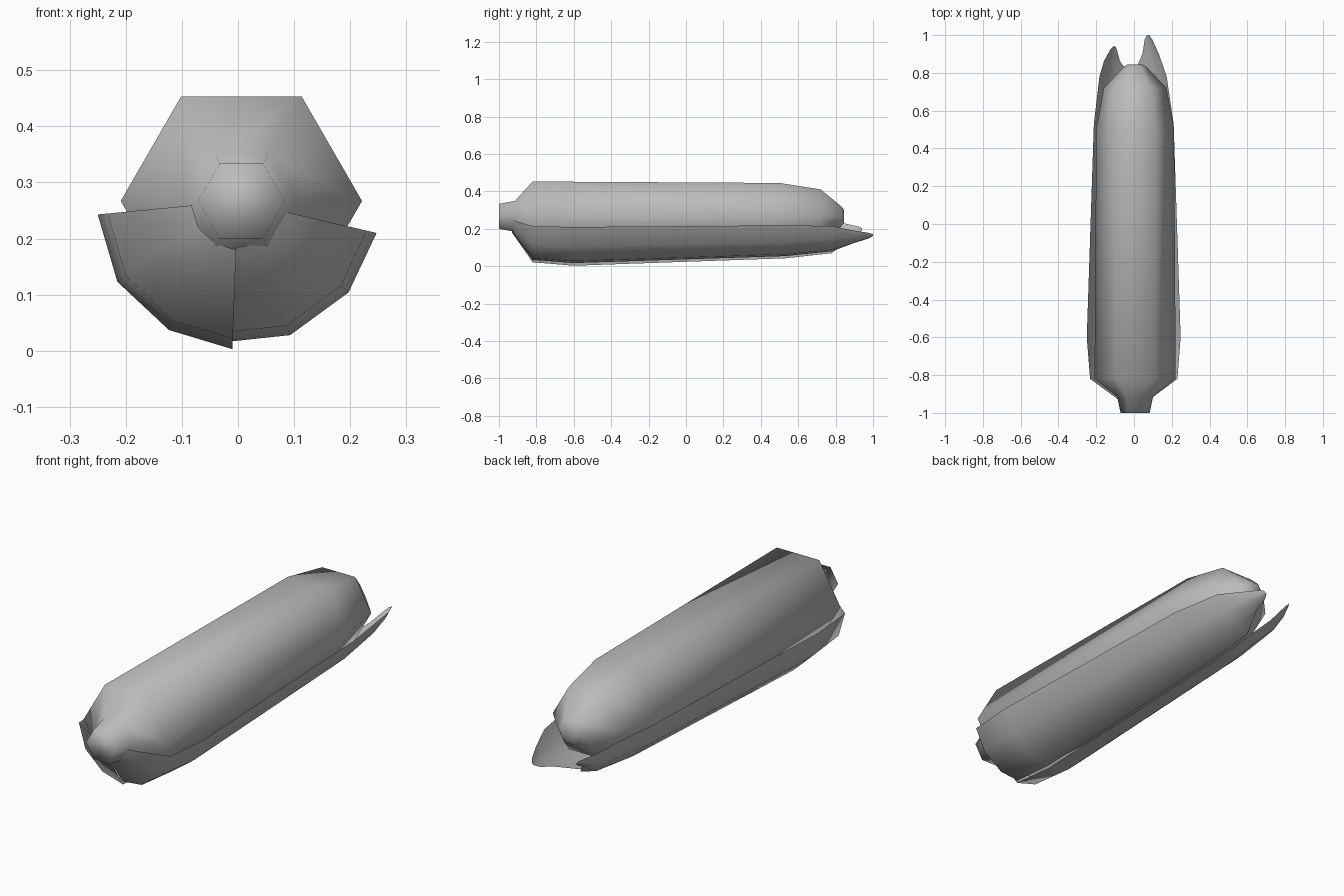
import bpy, math

cube = bpy.data.objects.get("Cube")
if cube:
    bpy.data.objects.remove(cube, do_unlink=True)

grey = bpy.data.materials.new("plain grey")
grey.use_nodes = True
grey.diffuse_color = (0.5, 0.5, 0.5, 1)
grey.node_tree.nodes["Principled BSDF"].inputs["Base Color"].default_value = (0.5, 0.5, 0.5, 1)

AXIS_Z = 0.267


def loft(name, rows, closed):
    """Skin a list of point rows; closed rows become a capped tube."""
    n = len(rows[0])
    verts = [p for row in rows for p in row]
    faces = []
    for r in range(len(rows) - 1):
        for i in range(n if closed else n - 1):
            a, b = r * n + i, r * n + (i + 1) % n
            faces.append((a, b, b + n, a + n))
    if closed:
        faces.append(tuple(reversed(range(n))))
        faces.append(tuple(range(len(verts) - n, len(verts))))
    mesh = bpy.data.meshes.new(name)
    mesh.from_pydata(verts, [], faces)
    mesh.materials.append(grey)
    mesh.polygons.foreach_set("use_smooth", [True] * len(faces))
    obj = bpy.data.objects.new(name, mesh)
    bpy.context.collection.objects.link(obj)
    return obj


def hexagon(y, radius):
    return [(0.006 + radius * math.cos(i * math.pi / 3), y,
             AXIS_Z - radius * math.sin(i * math.pi / 3)) for i in range(6)]


def husk(name, section, stations):
    """Curved leaf: one open section scaled about a moving centre."""
    loft(name, [[(cx + s * x, y, cz + s * (z - AXIS_Z)) for x, z in section]
                for y, s, cx, cz in stations], False)


# Six-sided cob with its short stem
cob_profile = [(-1, 0.077), (-0.915, 0.095), (-0.82, 0.215), (0.5, 0.206),
               (0.72, 0.166), (0.83, 0.062), (0.845, 0.04)]
loft("cob", [hexagon(y, r) for y, r in cob_profile], True)

# Two husk leaves wrapped under the cob, starting at the stem
base = [(-0.93, 0.33, 0, AXIS_Z), (-0.82, 0.93, 0, AXIS_Z),
        (-0.6, 1, 0, AXIS_Z), (0.53, 0.85, 0, AXIS_Z)]
husk("left_husk",
     [(0.247, 0.21), (0.197, 0.104), (0.093, 0.028), (-0.01, 0.017)],
     base + [(0.78, 0.7, 0, 0.255), (0.9, 0.34, 0.048, 0.21),
             (0.975, 0.16, 0.058, 0.188), (1, 0.05, 0.069, 0.174)])
husk("right_husk",
     [(-0.01, 0.003), (-0.123, 0.037), (-0.215, 0.123), (-0.25, 0.243)],
     base + [(0.78, 0.72, -0.003, 0.26), (0.86, 0.36, -0.07, 0.235),
             (0.925, 0.14, -0.09, 0.215), (0.94, 0.05, -0.098, 0.205)])
